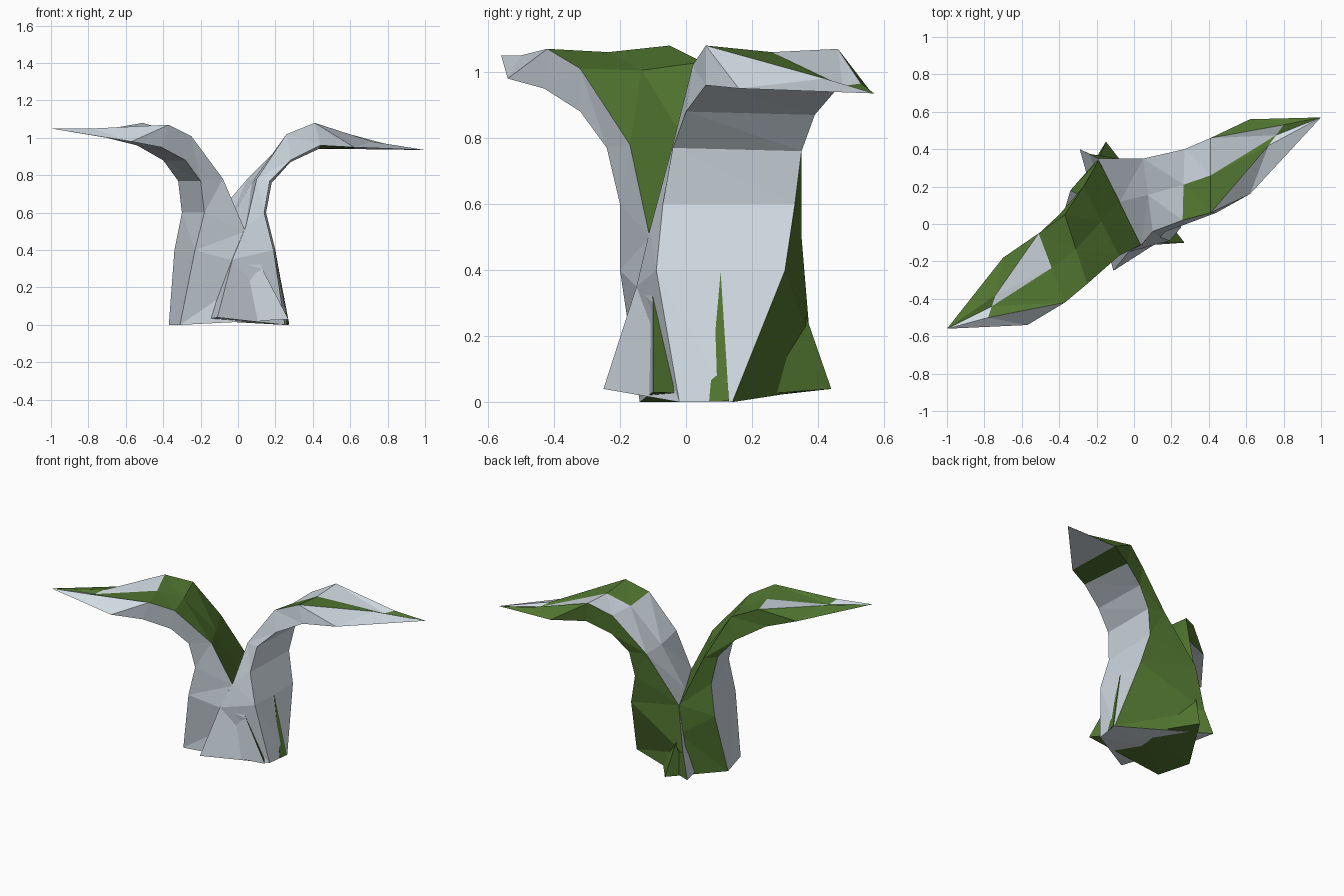
import bpy, bmesh
from mathutils import Vector

if "Cube" in bpy.data.objects:
    bpy.data.objects.remove(bpy.data.objects["Cube"])


def material(name, rgb):
    m = bpy.data.materials.new(name)
    m.diffuse_color = (*rgb, 1)
    m.use_nodes = True
    m.node_tree.nodes["Principled BSDF"].inputs["Base Color"].default_value = m.diffuse_color
    return m


GREY = material("pale_grey", (0.64, 0.71, 0.77))
GREEN = material("leaf_green", (0.085, 0.185, 0.03))


def finish(bm, name):
    bmesh.ops.triangulate(bm, faces=bm.faces[:])
    bmesh.ops.recalc_face_normals(bm, faces=bm.faces[:])
    mesh = bpy.data.meshes.new(name)
    bm.to_mesh(mesh)
    bm.free()
    mesh.materials.append(GREY)
    mesh.materials.append(GREEN)
    ob = bpy.data.objects.new(name, mesh)
    bpy.context.collection.objects.link(ob)


def leaf(name, low_front, top_front, top_back, low_back, tip, rule, base_green):
    """Loft a closed five-sided leaf along four rails, with a crease on top."""
    bm = bmesh.new()
    rings = []
    for a, b, d, e in zip(low_front, top_front, top_back, low_back):
        crease = (Vector(b) + Vector(d)) / 2 - Vector((0, 0, 0.015))
        rings.append([bm.verts.new(p) for p in (a, b, crease, d, e)])
    end = bm.verts.new(tip)

    def face(verts, green):
        bm.faces.new(verts).material_index = int(green)

    # sides: 0 front wall, 1 top front, 2 top back, 3 back wall, 4 underside
    for i, ring in enumerate(rings):
        for k in range(5):
            j = (k + 1) % 5
            if i + 1 < len(rings):
                nxt = rings[i + 1]
                face((ring[k], ring[j], nxt[j], nxt[k]), rule(i, k))
            else:
                face((ring[k], ring[j], end), rule(i, k))
    face(rings[0], base_green)
    finish(bm, name)


# Colour rules by station and side (True is green)
def left_rule(i, k):
    if k == 1:
        return i < 6
    if k == 2:
        return i != 5
    return k == 3


def right_rule(i, k):
    if k == 1:
        return i in (4, 5)
    if k == 2:
        return i == 6
    if k == 4:
        return i == 5
    return k == 3


# Left leaf, bending toward the front left
leaf("left_leaf",
     [(-.31, -.14, 0), (-.23, -.20, .40), (-.18, -.20, .60), (-.20, -.24, .77),
      (-.28, -.32, .88), (-.41, -.43, .95), (-.57, -.54, .98)],
     [(.27, -.10, .03), (.13, -.10, .30), (.04, -.11, .50), (-.08, -.17, .78),
      (-.25, -.32, 1.01), (-.37, -.42, 1.07), (-.78, -.50, 1.05)],
     [(-.15, .44, .04), (-.19, .35, .30), (-.19, .34, .50), (-.27, .20, .78),
      (-.37, .05, 1.03), (-.51, -.05, 1.08), (-.74, -.38, 1.04)],
     [(-.37, .08, 0), (-.34, .18, .40), (-.30, .16, .60), (-.32, .12, .77),
      (-.40, .05, .88), (-.54, -.08, .96), (-.70, -.18, 1.0)],
     (-1, -.56, 1.05), left_rule, True)

# Right leaf, bending toward the back right
leaf("right_leaf",
     [(.25, -.02, 0), (.19, -.09, .40), (.14, -.07, .60), (.17, -.04, .77),
      (.28, 0, .88), (.44, .06, .96), (.62, .16, .95)],
     [(-.11, -.25, .04), (-.03, -.15, .35), (.04, -.11, .52), (.10, -.04, .78),
      (.26, .02, 1.02), (.41, .06, 1.08), (.72, .42, .98)],
     [(-.29, .40, .04), (-.24, .375, .20), (-.19, .35, .50), (.05, .35, .78),
      (.27, .40, 1.0), (.41, .46, 1.07), (.80, .53, .965)],
     [(.27, .14, 0), (.20, .30, .40), (.15, .33, .60), (.18, .35, .76),
      (.28, .39, .87), (.43, .45, .94), (.62, .56, .94)],
     (1, .57, .935), right_rule, False)

# Thin green sliver on the outside of the right leaf
bm = bmesh.new()
pts = [(.26, .07, .003), (.27, .13, .003), (.195, .105, .395)]
out = [bm.verts.new((x + .004, y, z)) for x, y, z in pts]
back = [bm.verts.new((x - .004, y, z)) for x, y, z in pts]
bm.faces.new(out)
bm.faces.new(back[::-1])
for n in range(3):
    m = (n + 1) % 3
    bm.faces.new((out[n], back[n], back[m], out[m]))
for f in bm.faces:
    f.material_index = 1
finish(bm, "green_sliver")
